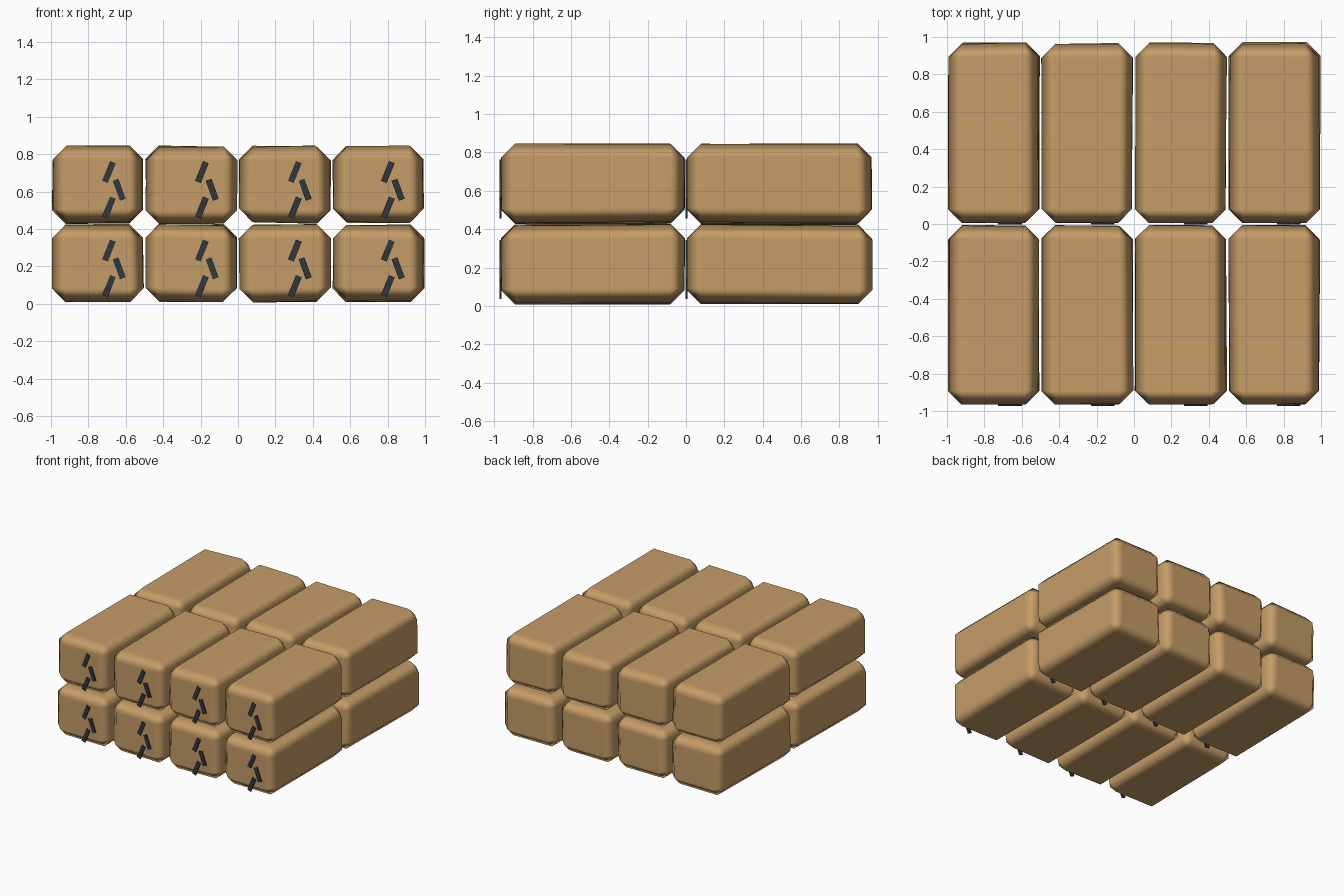
import bpy, bmesh, math, random
from mathutils import Matrix, Vector

if "Cube" in bpy.data.objects:
    bpy.data.objects.remove(bpy.data.objects["Cube"])

random.seed(4)


def material(name, rgb):
    m = bpy.data.materials.new(name)
    m.diffuse_color = (*rgb, 1)
    m.use_nodes = True
    m.node_tree.nodes["Principled BSDF"].inputs["Base Color"].default_value = m.diffuse_color
    return m


TAN = material("tan burlap", (0.56, 0.335, 0.135))
DARK = material("dark slate", (0.03, 0.038, 0.046))


def finish(bm, name, mat):
    me = bpy.data.meshes.new(name)
    bm.to_mesh(me)
    bm.free()
    me.materials.append(mat)
    ob = bpy.data.objects.new(name, me)
    bpy.context.scene.collection.objects.link(ob)
    return ob


def bale(name, lo, hi):
    # chamfered block with slightly uneven corners
    bm = bmesh.new()
    bmesh.ops.create_cube(bm, size=1)
    for v in bm.verts:
        for i in range(3):
            inward = random.uniform(0, 0.014)
            v.co[i] = lo[i] + inward if v.co[i] < 0 else hi[i] - inward
            if i == 1 and v.co[i] < (lo[i] + hi[i]) / 2:
                v.co[i] = lo[i] + inward * 0.3
    bmesh.ops.bevel(bm, geom=bm.edges[:], offset=0.073, offset_type='OFFSET',
                    segments=1, affect='EDGES', profile=0.5)
    bmesh.ops.recalc_face_normals(bm, faces=bm.faces[:])
    for f in bm.faces:
        f.smooth = True
    ob = finish(bm, name, TAN)
    mod = ob.modifiers.new("weighted normals", 'WEIGHTED_NORMAL')
    mod.weight = 100


def marks(name, x, y, z):
    # three slanted thin bars on the front end of a bale
    bm = bmesh.new()
    for dx, dz, ang in ((0, 0.27, 22), (0.055, 0.175, -20), (0, 0.08, 22)):
        mat = (Matrix.Translation((x + dx, y, z + dz))
               @ Matrix.Rotation(math.radians(ang), 4, 'Y')
               @ Matrix.Diagonal((0.033, 0.0095, 0.114, 1)))
        bmesh.ops.create_cube(bm, size=1, matrix=mat)
    finish(bm, name, DARK)


# stack: four across, two deep, two high
for ix in range(4):
    for iy, (y0, y1) in enumerate(((-0.966, -0.002), (0.004, 0.974))):
        for iz in range(2):
            x0 = -1.0 + 0.5 * ix
            z0 = 0.006 + 0.42 * iz
            tag = f"{ix}_{iy}_{iz}"
            bale("bale_" + tag, (x0 + 0.002, y0, z0), (x0 + 0.499, y1, z0 + 0.423))
            marks("end_bars_" + tag, -0.69 + 0.497 * ix, y0 - 0.001, 0.015 + 0.42 * iz)
